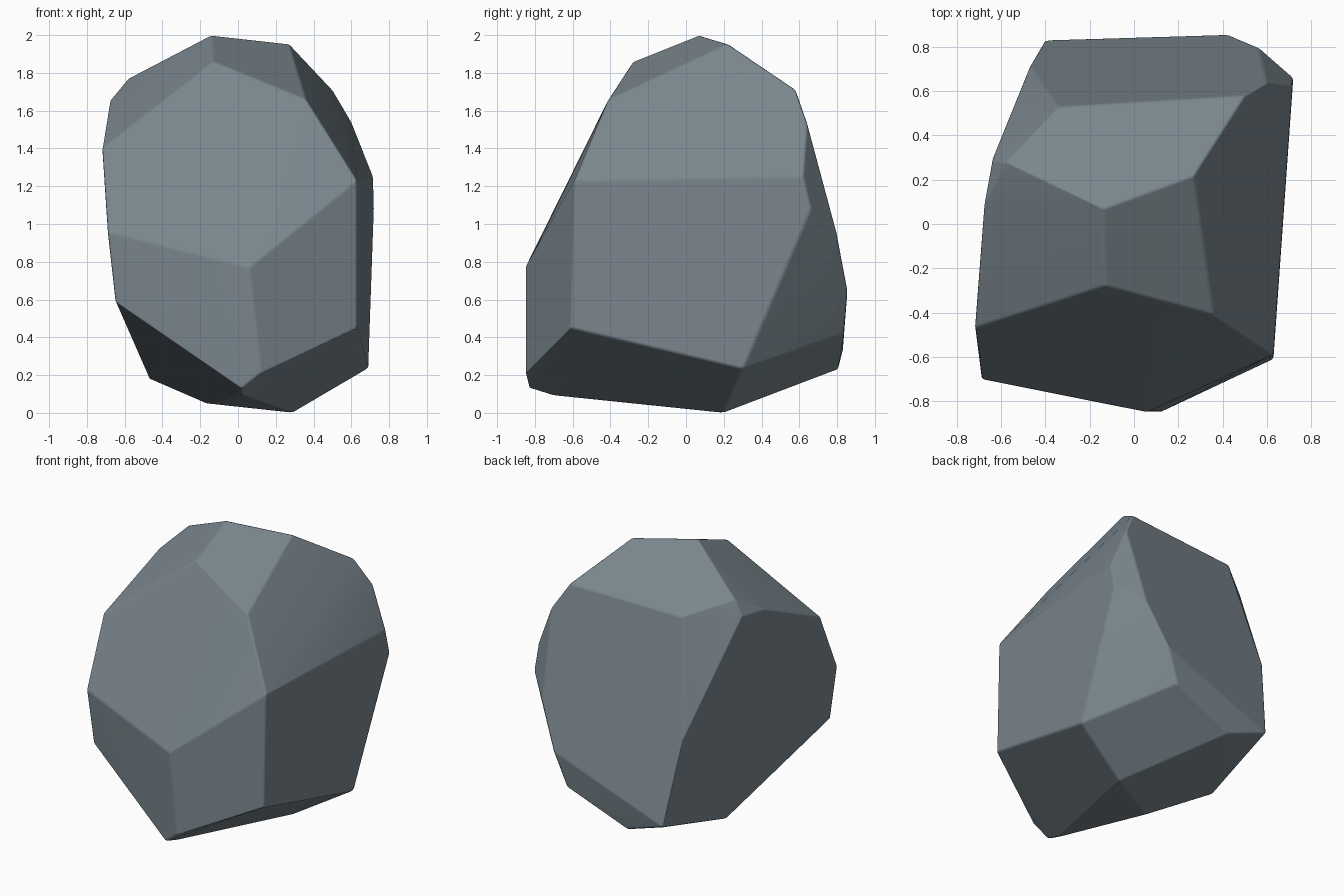
import bpy
import bmesh
import math

cube = bpy.data.objects.get("Cube")
if cube:
    bpy.data.objects.remove(cube, do_unlink=True)

# Slate stone colour
stone = bpy.data.materials.new("slate_grey")
stone.use_nodes = True
colour = (0.19, 0.235, 0.265, 1)
stone.diffuse_color = colour
bsdf = next(n for n in stone.node_tree.nodes if n.type == "BSDF_PRINCIPLED")
bsdf.inputs["Base Color"].default_value = colour
bsdf.inputs["Roughness"].default_value = 0.9

# Corners of the boulder, grouped by region
crown = [(-.14, .07, 2), (.27, .22, 1.955), (-.13, -.28, 1.86), (.36, -.41, 1.66),
         (.5, .58, 1.71), (-.34, .53, 1.68), (-.58, .28, 1.77)]
left_flank = [(.6, .64, 1.54), (.715, .62, 1.25), (.72, .66, 1.08),
              (.63, -.59, 1.23), (.63, -.61, .45), (.69, .3, .235)]
right_flank = [(-.64, .29, 1.67), (-.68, .08, 1.65), (-.72, -.47, 1.4),
               (-.69, -.7, .96), (-.65, -.68, .59)]
back = [(.56, .8, .95), (.43, .855, .65), (-.47, .71, .91),
        (-.4, .83, .33), (.34, .835, .42), (-.11, .805, .23)]
front = [(.06, -.85, .77), (.12, -.85, .21), (.02, -.83, .13)]
base = [(.02, -.72, .095), (-.17, -.08, .05), (.29, .2, 0), (-.47, .22, .18)]

# Wrap the corners in a faceted skin
bm = bmesh.new()
for p in crown + left_flank + right_flank + back + front + base:
    bm.verts.new(p)
hull = bmesh.ops.convex_hull(bm, input=bm.verts)
spare = {v for v in hull["geom_interior"] + hull["geom_unused"]
         if isinstance(v, bmesh.types.BMVert)}
bmesh.ops.delete(bm, geom=list(spare), context="VERTS")
bmesh.ops.dissolve_limit(bm, angle_limit=math.radians(5),
                         verts=bm.verts, edges=bm.edges)
bmesh.ops.recalc_face_normals(bm, faces=bm.faces)
mesh = bpy.data.meshes.new("boulder")
bm.to_mesh(mesh)
bm.free()
mesh.materials.append(stone)
boulder = bpy.data.objects.new("boulder", mesh)
bpy.context.collection.objects.link(boulder)

# Worn edges between the facets
bpy.ops.object.select_all(action="DESELECT")
boulder.select_set(True)
bpy.context.view_layer.objects.active = boulder
bpy.ops.object.shade_smooth()
bevel = boulder.modifiers.new("worn_edges", "BEVEL")
bevel.width = 0.012
bevel.segments = 2
bevel.limit_method = "ANGLE"
bevel.angle_limit = math.radians(12)
bevel.harden_normals = True
